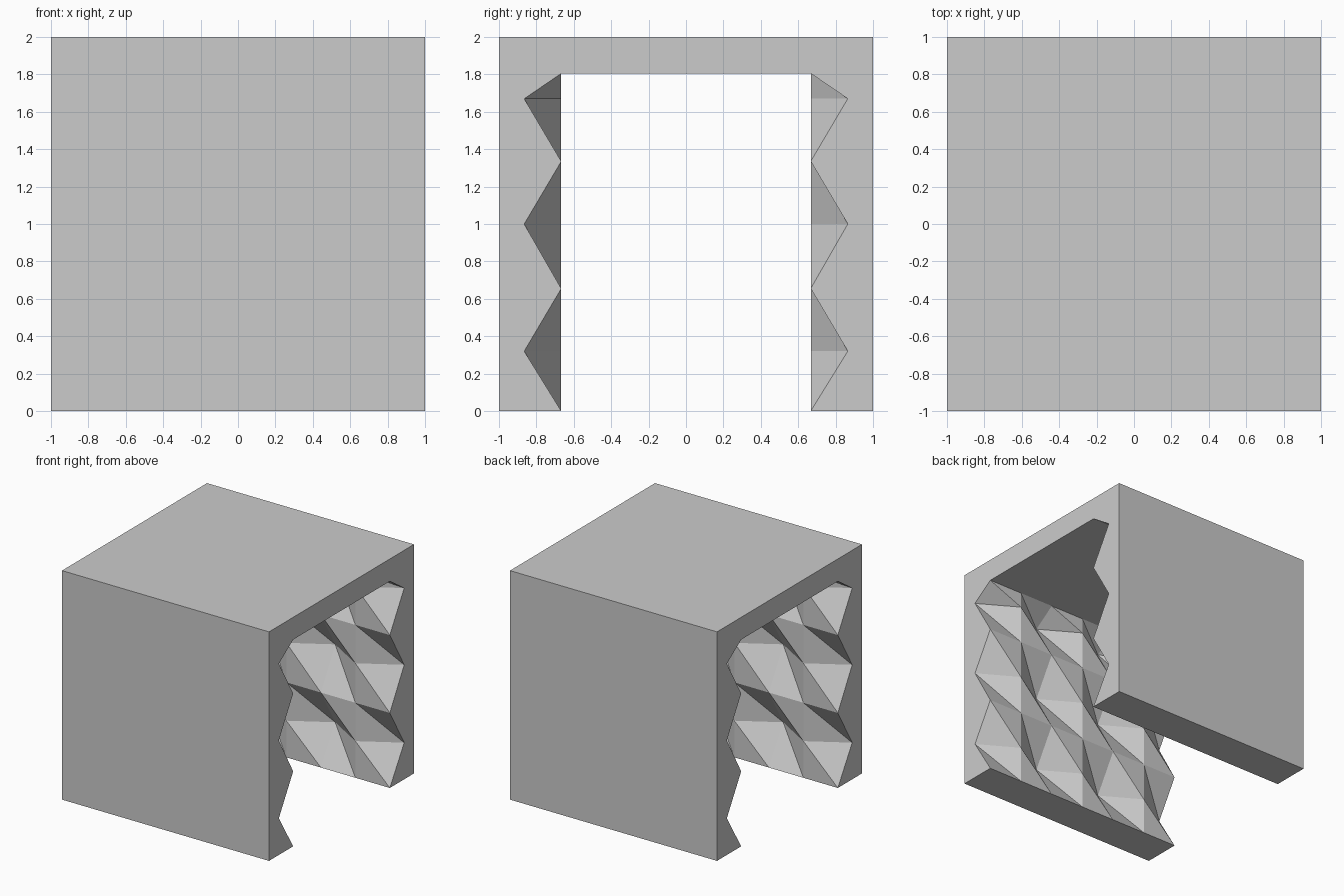
import bpy, bmesh

if "Cube" in bpy.data.objects:
    bpy.data.objects.remove(bpy.data.objects["Cube"])

RIDGE, PIT = 0.667, 0.865
XS = [-1 + i / 3 for i in range(7)]
ZS = [0, 0.32, 0.655, 1.0, 1.335, 1.67, 1.805]

bm = bmesh.new()


def face(points):
    bm.faces.new([bm.verts.new(p) for p in points])


def wall_point(i, j, s):
    # pits sit on even columns and odd rows; s = -1 turns the wall half a turn about z
    y = PIT if i % 2 == 0 and j % 2 == 1 else RIDGE
    return (s * XS[i], s * y, ZS[j])


for s in (1, -1):
    # faceted inner wall, every cell split along the same diagonal
    for i in range(6):
        for j in range(6):
            a, b = wall_point(i, j, s), wall_point(i + 1, j, s)
            c, d = wall_point(i + 1, j + 1, s), wall_point(i, j + 1, s)
            face([a, b, d])
            face([b, c, d])
    # outer wall and its foot
    face([(-1, s, 0), (1, s, 0), (1, s, 2), (-1, s, 2)])
    face([wall_point(i, 0, s) for i in range(7)] + [(s, s, 0), (-s, s, 0)])

# roof top and ceiling
face([(-1, -1, 2), (1, -1, 2), (1, 1, 2), (-1, 1, 2)])
face([wall_point(i, 6, s) for s in (1, -1) for i in range(7)])

# zigzag arch at both open ends
for x in (-1, 1):
    i = 6 if x == 1 else 0
    far = [wall_point(i, j, 1) for j in range(7)]
    near = [wall_point(6 - i, j, -1) for j in range(6, -1, -1)]
    face(far + near + [(x, -1, 0), (x, -1, 2), (x, 1, 2), (x, 1, 0)])

bmesh.ops.remove_doubles(bm, verts=bm.verts, dist=0.001)
bmesh.ops.recalc_face_normals(bm, faces=bm.faces)
mesh = bpy.data.meshes.new("faceted_tunnel")
bm.to_mesh(mesh)
bm.free()
bpy.context.collection.objects.link(bpy.data.objects.new("faceted_tunnel", mesh))
